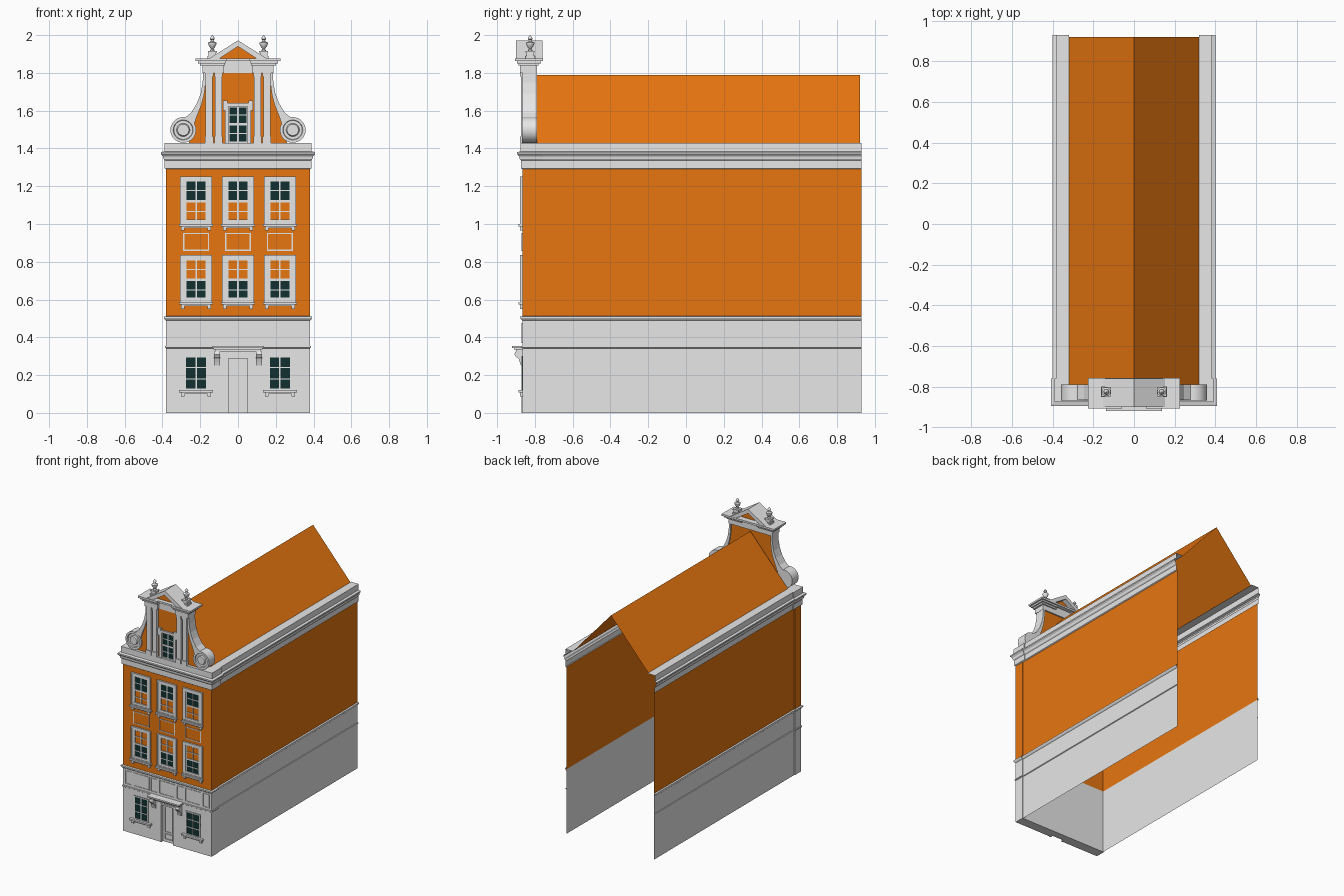
import bpy, math
from mathutils import Vector

if "Cube" in bpy.data.objects:
    bpy.data.objects.remove(bpy.data.objects["Cube"])


def material(name, rgb):
    m = bpy.data.materials.new(name)
    m.diffuse_color = (*rgb, 1)
    m.use_nodes = True
    m.node_tree.nodes["Principled BSDF"].inputs["Base Color"].default_value = m.diffuse_color
    return m


STONE = material("pale_stone", (0.8, 0.8, 0.8))
ORANGE = material("orange_paint", (0.8, 0.18, 0.005))
GLASS = material("dark_glass", (0.006, 0.03, 0.03))
F, B = -0.866, -0.79          # front and back planes of the facade block
W, SIDE, BACK = 0.38, 0.375, 0.93


def add(name, verts, faces, mat, smooth=False):
    me = bpy.data.meshes.new(name)
    me.from_pydata(verts, [], faces)
    me.materials.append(mat)
    me.validate()
    if smooth:
        for p in me.polygons:
            p.use_smooth = True
        me.set_sharp_from_angle(angle=math.radians(35))
    ob = bpy.data.objects.new(name, me)
    bpy.context.collection.objects.link(ob)
    return ob


def boxes(name, mat, items):
    """One object from boxes given as x0, x1, y0, y1, z0, z1."""
    v, f = [], []
    for x0, x1, y0, y1, z0, z1 in items:
        n = len(v)
        v += [(x, y, z) for z in (z0, z1) for x, y in ((x0, y0), (x1, y0), (x1, y1), (x0, y1))]
        f += [[n + i for i in q] for q in ((3, 2, 1, 0), (4, 5, 6, 7), (0, 1, 5, 4),
                                           (1, 2, 6, 5), (2, 3, 7, 6), (3, 0, 4, 7))]
    return add(name, v, f, mat)


def both(items):
    return items + [(-b[1], -b[0], *b[2:]) for b in items]


def prism(name, pts, a, b, mat, axis="y", smooth=False):
    """Extrude a 2D outline along y (points x,z) or along x (points y,z)."""
    n = len(pts)
    place = (lambda p, d: (p[0], d, p[1])) if axis == "y" else (lambda p, d: (d, p[0], p[1]))
    v = [place(p, d) for d in (a, b) for p in pts]
    f = [list(range(n)), list(range(2 * n - 1, n - 1, -1))]
    f += [(i, n + i, n + (i + 1) % n, (i + 1) % n) for i in range(n)]
    ob = add(name, v, f, mat, smooth)
    import bmesh
    bm = bmesh.new()
    bm.from_mesh(ob.data)
    bmesh.ops.recalc_face_normals(bm, faces=bm.faces)
    bm.to_mesh(ob.data)
    bm.free()
    return ob


def moulding(name, profile, path, caps=False):
    """Sweep a profile of (outward offset, z) along a mitred plan path."""
    pts = [Vector(p) for p in path]
    nor = [Vector(((b - a).y, -(b - a).x)).normalized() for a, b in zip(pts, pts[1:])]
    v, f, k = [], [], len(profile)
    for i, p in enumerate(pts):
        a, b = nor[max(i - 1, 0)], nor[min(i, len(nor) - 1)]
        m = (a + b) / (1 + a.dot(b))
        v += [(p.x + m.x * o, p.y + m.y * o, z) for o, z in profile]
    for i in range(len(pts) - 1):
        for j in range(k - 1):
            f.append((i * k + j, (i + 1) * k + j, (i + 1) * k + j + 1, i * k + j + 1))
    if caps:
        f += [list(range(k)), list(range(len(v) - 1, len(v) - k - 1, -1))]
    return add(name, v, f, STONE)


def lathe(name, profile, centre, axis="z", n=32):
    """Revolve (radius, position) pairs round z or y."""
    v, f, k = [], [], len(profile)
    for i in range(n):
        c, s = math.cos(2 * math.pi * i / n), math.sin(2 * math.pi * i / n)
        for r, h in profile:
            q = (r * c, r * s, h) if axis == "z" else (r * c, h, -r * s)
            v.append(tuple(a + b for a, b in zip(centre, q)))
    for i in range(n):
        for j in range(k - 1):
            a, b = i * k + j, (i + 1) % n * k + j
            f.append((a, b, b + 1, a + 1))
    return add(name, v, f, STONE, True)


def frame(x0, x1, z0, z1, t, y, d):
    return [(x0, x0 + t, y - d, y, z0, z1), (x1 - t, x1, y - d, y, z0, z1),
            (x0 + t, x1 - t, y - d, y, z0, z0 + t), (x0 + t, x1 - t, y - d, y, z1 - t, z1)]


def window(name, cx, w, z0, z1, rows, g0, g1, y, border):
    """Glass from g0 to g1, glazing bars, surround; the rest shows the wall."""
    h = w / 2
    boxes(name + "_glass", GLASS, [(cx - h, cx + h, y - 0.002, y + 0.002, g0, g1)])
    bars = frame(cx - h, cx + h, z0, z1, 0.008, y, 0.005)
    bars.append((cx - 0.004, cx + 0.004, y - 0.005, y, z0, z1))
    for i in range(1, rows):
        z = z0 + (z1 - z0) * i / rows
        t = 0.006 if rows == 4 and i == 2 else 0.003
        bars.append((cx - h, cx + h, y - 0.005, y, z - t, z + t))
    boxes(name + "_bars", STONE, bars)
    if border:
        boxes(name + "_surround", STONE,
              frame(cx - h - border, cx + h + border, z0 - 0.01, z1 + border * 0.8, border, y, 0.008)
              + frame(cx - h - border, cx + h + border, z0 - 0.01, z1 + border * 0.8, 0.008, y, 0.012))


def sill(name, cx, z):
    items = [(cx - 0.09, cx + 0.09, F - 0.022, F, z - 0.012, z),
             (cx - 0.08, cx + 0.08, F - 0.013, F, z - 0.02, z - 0.012)]
    items += [(cx + s * 0.07 - 0.01, cx + s * 0.07 + 0.01, F - 0.012, F, z - 0.034, z - 0.02) for s in (-1, 1)]
    boxes(name, STONE, items)


# Front block with a recessed doorway
boxes("front_ground_floor", STONE, both([(0.058, W, F, B, 0, 0.5)]) + [(-0.058, 0.058, F, B, 0.297, 0.5)])
boxes("front_upper_wall", ORANGE, [(-W, W, F, B, 0.5, 1.29)])
boxes("front_parapet_core", STONE, [(-W, W, F, B, 1.29, 1.43)])

# Open-backed side walls
for s, tag in ((-1, "left"), (1, "right")):
    for part, z0, z1, m in (("ground", 0, 0.5, STONE), ("upper", 0.5, 1.295, ORANGE)):
        q = [(s * SIDE, B, z0), (s * SIDE, BACK, z0), (s * SIDE, BACK, z1), (s * SIDE, B, z1)]
        add(f"{tag}_{part}_wall", q if s > 0 else q[::-1], [(0, 1, 2, 3)], m)

# String courses and cornice round the front and along the sides
cornice = [(0, 1.29), (0.008, 1.295), (0.008, 1.337), (0.015, 1.345), (0.017, 1.358),
           (0.028, 1.37), (0.028, 1.38), (0.01, 1.385), (0.01, 1.43)]
low = [(0, 0.342), (0.006, 0.346), (0.006, 0.353), (0, 0.355)]
mid = [(0, 0.488), (0.007, 0.494), (0.012, 0.502), (0.012, 0.509), (0, 0.512)]
for name, prof in (("lower_string", low), ("upper_string", mid), ("cornice", cornice)):
    top = name == "cornice"
    end = -0.76 if top else B
    moulding("front_" + name, prof + ([(0, 1.43)] if top else []),
             [(-W, end), (-W, F), (W, F), (W, end)], True)
    sp = [(o * 0.9, z) for o, z in prof] + ([(-0.055, 1.43)] if top else [])
    moulding("left_" + name, sp, [(-SIDE, BACK), (-SIDE, B)])
    moulding("right_" + name, sp, [(SIDE, B), (SIDE, BACK)])

# Roof
e, yb = 0.322, 0.92
add("roof", [(-e, B, 1.428), (0, B, 1.79), (e, B, 1.428), (-e, yb, 1.428), (0, yb, 1.79), (e, yb, 1.428)],
    [(0, 1, 4, 3), (1, 2, 5, 4)], ORANGE)

# Windows, sills and wall panels
for i, cx in enumerate((-0.222, 0, 0.222)):
    window(f"second_floor_window_{i}", cx, 0.118, 1.01, 1.232, 4, 1.118, 1.232, F, 0.025)
    sill(f"second_floor_sill_{i}", cx, 1.0)
    window(f"first_floor_window_{i}", cx, 0.118, 0.595, 0.815, 4, 0.595, 0.705, F, 0.025)
    sill(f"first_floor_sill_{i}", cx, 0.585)
    boxes(f"wall_panel_{i}", STONE, frame(cx - 0.068, cx + 0.068, 0.858, 0.952, 0.006, F, 0.004))
    boxes(f"frieze_panel_{i}", STONE, frame(cx - 0.068, cx + 0.068, 0.37, 0.475, 0.006, F, 0.004))
    if cx:
        window(f"ground_window_{i}", cx, 0.122, 0.12, 0.3, 3, 0.12, 0.3, F, 0)
        sill(f"ground_sill_{i}", cx, 0.12)
boxes("frieze_strips", STONE, both(frame(0.082, 0.14, 0.37, 0.475, 0.005, F, 0.004)
                                   + frame(0.305, 0.36, 0.37, 0.475, 0.005, F, 0.004)))

# Door, steps and hood on brackets
D = F + 0.02
boxes("door", STONE, [(-0.058, 0.058, D, B, 0, 0.297)] + frame(-0.035, 0.035, 0.075, 0.28, 0.007, D, 0.006)
      + frame(-0.035, 0.035, 0.02, 0.065, 0.006, D, 0.006))
boxes("door_frame", STONE, both([(0.05, 0.063, F - 0.004, D, 0, 0.3)]) + [(-0.063, 0.063, F - 0.004, D, 0.288, 0.3)])
boxes("door_hood", STONE, [(-0.138, 0.138, -0.92, F, 0.343, 0.354), (-0.13, 0.13, -0.91, F, 0.335, 0.343),
                           (-0.122, 0.122, -0.9, F, 0.325, 0.335)])
for s in (-1, 1):
    prism("hood_bracket", [(F, 0.325), (-0.903, 0.325), (-0.908, 0.31), (-0.9, 0.297), (-0.887, 0.288),
                           (-0.88, 0.27), (-0.874, 0.25), (F, 0.25)], s * 0.095, s * 0.127, STONE, "x")

# Gable wall with concave curved edges
outer = [(0.185, 1.80), (0.187, 1.75), (0.198, 1.69), (0.217, 1.64), (0.247, 1.59), (0.285, 1.56)]
inner = [(0.17, 1.80), (0.172, 1.74), (0.18, 1.68), (0.194, 1.63), (0.214, 1.58), (0.232, 1.53)]
half = inner + [(0.26, 1.43)]
prism("gable_wall", half + [(-x, z) for x, z in half[::-1]], -0.855, -0.8, ORANGE)
for s in (-1, 1):
    prism("gable_curve", [(s * x, z) for x, z in outer + inner[::-1]], -0.866, B, STONE, smooth=False)
    lathe("gable_scroll", [(0, -0.868), (0.03, -0.868), (0.035, -0.859), (0.05, -0.859), (0.053, -0.868),
                           (0.068, -0.868), (0.068, B), (0, B)], (s * 0.29, 0, 1.498), "y")
    # Urn finials on square pedestals
    lathe("urn_finial", [(0.012, 1.915), (0.012, 1.921), (0.006, 1.927), (0.015, 1.938), (0.022, 1.953),
                         (0.022, 1.96), (0.01, 1.966), (0.007, 1.974), (0.013, 1.98), (0.009, 1.99),
                         (0, 2.0)], (s * 0.136, -0.825, 0), n=20)
boxes("urn_pedestals", STONE, both([(0.111, 0.161, -0.85, -0.8, 1.875, 1.89), (0.117, 0.155, -0.844, -0.806, 1.89, 1.908),
                                    (0.112, 0.16, -0.849, -0.801, 1.908, 1.916)]))

# Pilasters, attic window, entablature
boxes("gable_pilasters", STONE, both([b for x0, x1 in ((0.085, 0.121), (0.134, 0.172)) for b in (
    (x0, x1, -0.874, -0.855, 1.43, 1.8), (x0 - 0.004, x1 + 0.004, -0.88, -0.855, 1.43, 1.462),
    (x0 - 0.003, x1 + 0.003, -0.879, -0.855, 1.78, 1.8))]))
window("attic_window", 0, 0.104, 1.43, 1.625, 4, 1.43, 1.625, -0.855, 0)
boxes("attic_surround", STONE, both([(0.05, 0.07, -0.868, -0.855, 1.43, 1.625), (0.055, 0.08, -0.87, -0.855, 1.6, 1.655)])
      + [(-0.055, 0.055, -0.868, -0.855, 1.622, 1.64)])
boxes("entablature", STONE, [(-0.185, 0.185, -0.862, B, 1.8, 1.862), (-0.225, 0.225, -0.892, -0.757, 1.862, 1.876)]
      + both([(0.075, 0.187, -0.88, B, 1.8, 1.838), (0.07, 0.2, -0.888, -0.78, 1.838, 1.85),
              (0.065, 0.212, -0.896, -0.768, 1.85, 1.862), (0.06, 0.225, -0.906, -0.757, 1.862, 1.876)]))

# Pediment
prism("pediment_face", [(-0.105, 1.875), (0.105, 1.875), (0, 1.945)], -0.862, -0.8, ORANGE)
for s in (-1, 1):
    prism("pediment_rake", [(s * 0.155, 1.875), (0, 1.972), (0, 1.94), (s * 0.1, 1.875)], -0.9, -0.76, STONE)
